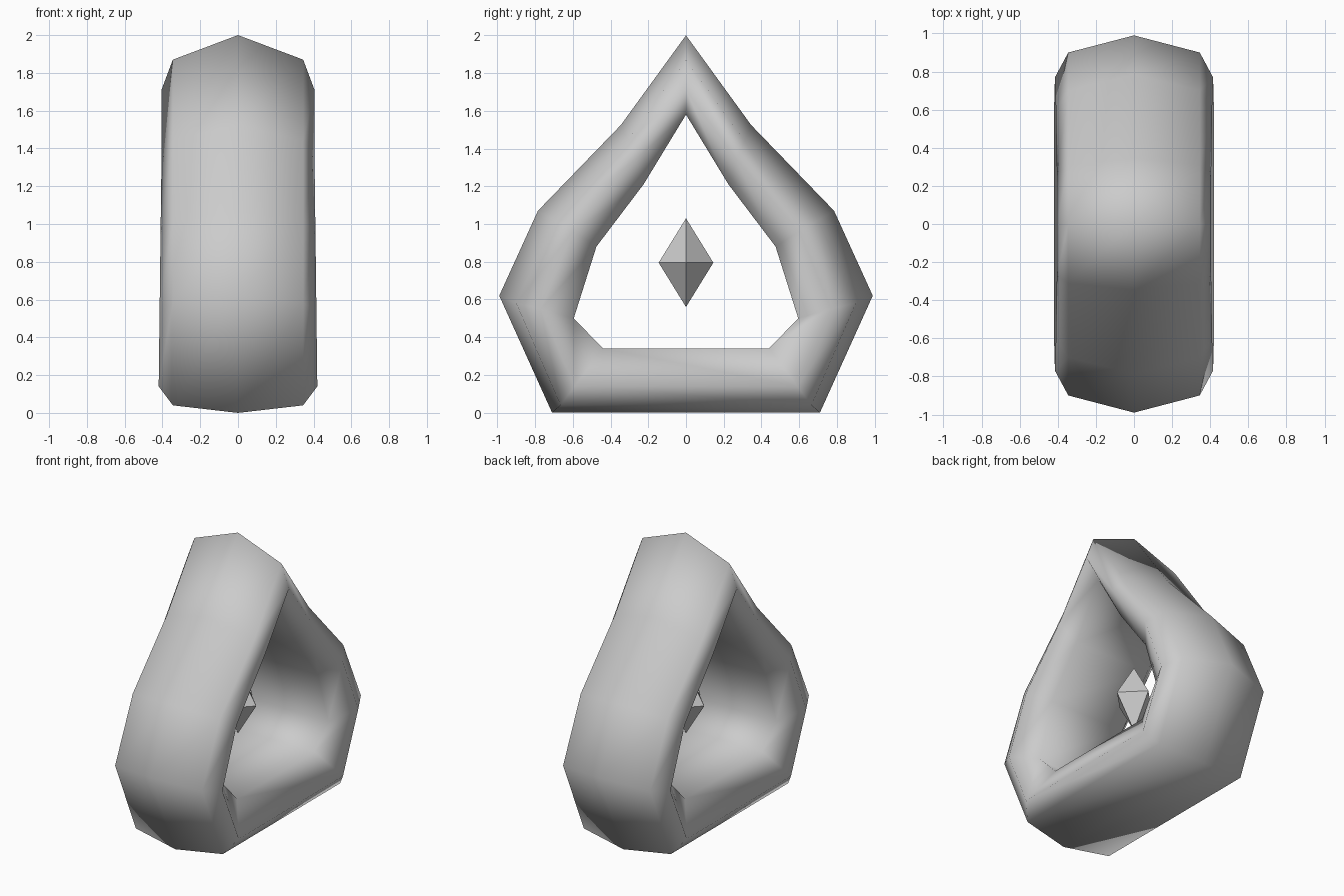
import bpy, bmesh

if "Cube" in bpy.data.objects:
    bpy.data.objects.remove(bpy.data.objects["Cube"])


def add_object(name, bm, smooth):
    bmesh.ops.recalc_face_normals(bm, faces=bm.faces)
    for f in bm.faces:
        f.smooth = smooth
    mesh = bpy.data.meshes.new(name)
    bm.to_mesh(mesh)
    bm.free()
    ob = bpy.data.objects.new(name, mesh)
    bpy.context.collection.objects.link(ob)
    return ob


def mirrored_loop(half):
    # closed drop-shaped loop from its apex-to-bottom half (y, z)
    return half + [(-y, z) for y, z in reversed(half[1:])]


# Half loops of the ring at each width, from outer crown to inner lip
crown = [(0, 2.0), (.345, 1.525), (.785, 1.07), (.99, .62), (.71, 0)]
shoulder = [(0, 1.87), (.31, 1.44), (.70, 1.02), (.90, .58), (.665, .04)]
flank = [(0, 1.71), (.27, 1.34), (.60, .96), (.77, .55), (.59, .14)]
lip = [(0, 1.58), (.225, 1.21), (.475, .88), (.595, .5), (.44, .34)]
flank_x = [.405, .405, .41, .415, .42]

sections = [
    (crown, [0] * 5),
    (shoulder, [.345] * 5),
    (flank, flank_x),
    (lip, [.30] * 5),
    (lip, [-.30] * 5),
    (flank, [-x for x in flank_x]),
    (shoulder, [-.345] * 5),
]

# Drop-shaped ring, bridged loop to loop into a closed tube
bm = bmesh.new()
loops = []
for half, xs in sections:
    all_x = xs + list(reversed(xs[1:]))
    loops.append([bm.verts.new((x, y, z))
                  for x, (y, z) in zip(all_x, mirrored_loop(half))])
for i, a in enumerate(loops):
    b = loops[(i + 1) % len(loops)]
    n = len(a)
    for j in range(n):
        k = (j + 1) % n
        bm.faces.new((a[j], a[k], b[k], b[j]))
add_object("drop_ring", bm, True)

# Floating eight-sided crystal in the middle
bm = bmesh.new()
r, mid, top, low = .145, .795, 1.03, .56
girdle = [bm.verts.new(p) for p in
          ((r, 0, mid), (0, r, mid), (-r, 0, mid), (0, -r, mid))]
for z in (top, low):
    tip = bm.verts.new((0, 0, z))
    for j in range(4):
        bm.faces.new((girdle[j], girdle[(j + 1) % 4], tip))
add_object("floating_crystal", bm, False)
